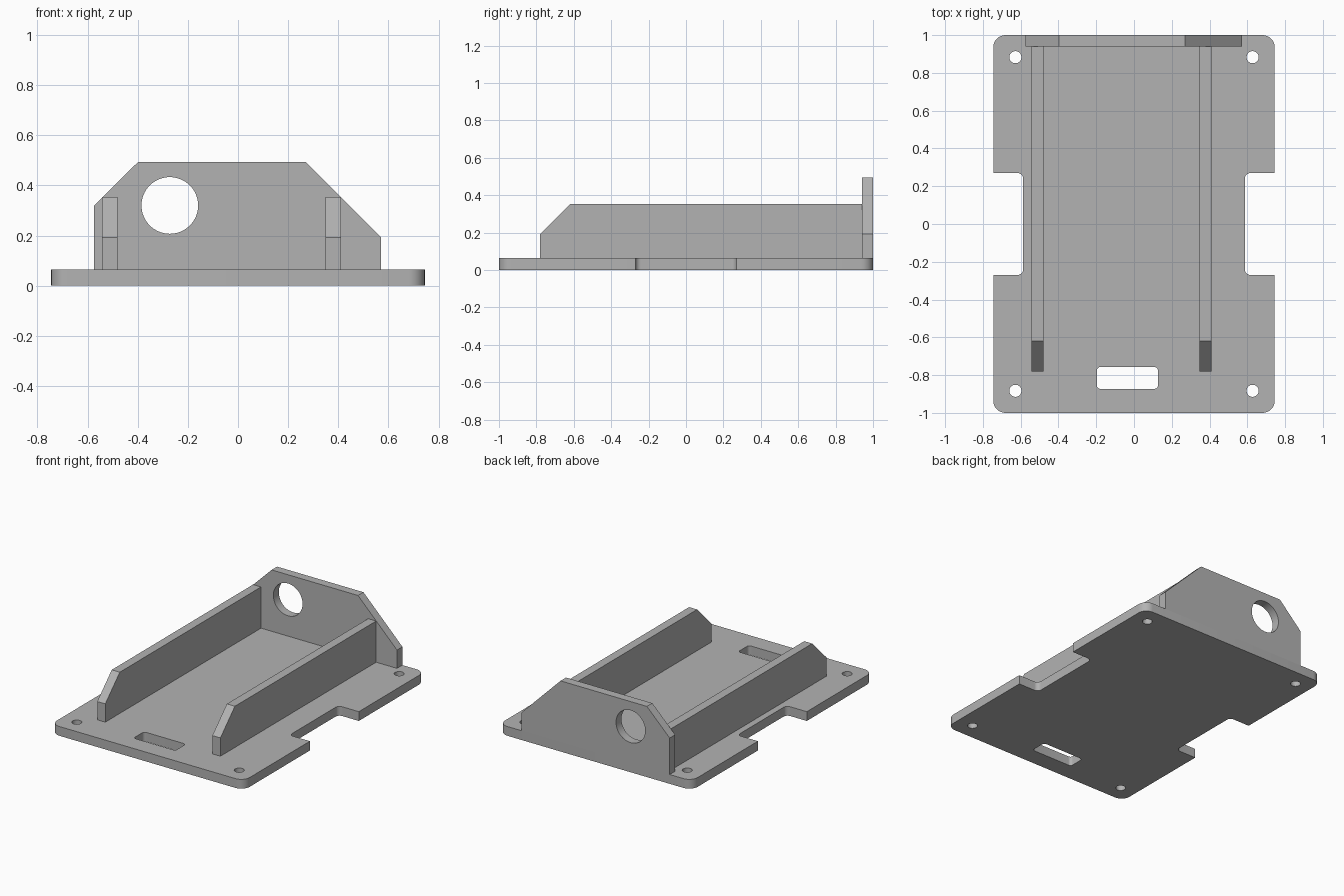
import bpy, bmesh
from math import sin, cos, tau, radians
from mathutils import Matrix, Vector

default = bpy.data.objects.get("Cube")
if default:
    bpy.data.objects.remove(default)

grey = bpy.data.materials.new("light grey")
grey.use_nodes = True
colour = (0.45, 0.45, 0.45, 1)
grey.diffuse_color = colour
grey.node_tree.nodes["Principled BSDF"].inputs["Base Color"].default_value = colour


def circle(cx, cy, r, n=40):
    return [(cx + r * cos(tau * i / n), cy + r * sin(tau * i / n)) for i in range(n)]


def rounded(corners, steps=8):
    """Outline from (x, y, radius) corners, each right angle rounded by its radius."""
    pts = []
    for i, (x, y, r) in enumerate(corners):
        p = Vector((x, y))
        if r == 0:
            pts.append(tuple(p))
            continue
        a = (Vector(corners[i - 1][:2]) - p).normalized() * r
        b = (Vector(corners[(i + 1) % len(corners)][:2]) - p).normalized() * r
        for s in range(steps + 1):
            t = tau / 4 * s / steps
            pts.append(tuple(p + a * (1 - sin(t)) + b * (1 - cos(t))))
    return pts


def slab(name, loops, depth, matrix):
    """Extrude a flat outline with holes from 0 to depth, then place it."""
    curve = bpy.data.curves.new(name, "CURVE")
    curve.dimensions = "2D"
    curve.fill_mode = "BOTH"
    curve.extrude = depth / 2
    for pts in loops:
        spline = curve.splines.new("POLY")
        spline.points.add(len(pts) - 1)
        for point, (x, y) in zip(spline.points, pts):
            point.co = (x, y, 0, 1)
        spline.use_cyclic_u = True
    source = bpy.data.objects.new(name + "_profile", curve)
    bpy.context.collection.objects.link(source)
    bpy.context.view_layer.update()
    deps = bpy.context.evaluated_depsgraph_get()
    mesh = bpy.data.meshes.new_from_object(source.evaluated_get(deps))
    bpy.data.objects.remove(source)
    mesh.transform(matrix @ Matrix.Translation((0, 0, depth / 2)))
    bm = bmesh.new()
    bm.from_mesh(mesh)
    bmesh.ops.remove_doubles(bm, verts=bm.verts, dist=0.0001)
    bmesh.ops.recalc_face_normals(bm, faces=bm.faces)
    bm.to_mesh(mesh)
    bm.free()
    mesh.materials.clear()
    mesh.materials.append(grey)
    mesh.name = name
    obj = bpy.data.objects.new(name, mesh)
    bpy.context.collection.objects.link(obj)
    bpy.ops.object.select_all(action="DESELECT")
    obj.select_set(True)
    bpy.context.view_layer.objects.active = obj
    bpy.ops.object.shade_smooth_by_angle(angle=radians(30))
    return obj


# Base plate: rounded corners, side notches, screw holes and a front slot
W, L, T = 0.745, 1.0, 0.065
NX, NY = 0.587, 0.27
right_half = [(W, -L, 0.065), (W, -NY, 0), (NX, -NY, 0.03),
              (NX, NY, 0.03), (W, NY, 0), (W, L, 0.065)]
outline = right_half + [(-x, -y, r) for x, y, r in right_half]
slot = [(-0.197, -0.873, 0.02), (0.127, -0.873, 0.02),
        (0.127, -0.757, 0.02), (-0.197, -0.757, 0.02)]
holes = [circle(sx * 0.628, sy * 0.883, 0.032) for sx in (-1, 1) for sy in (-1, 1)]
slab("base_plate", [rounded(outline), rounded(slot)] + holes, T, Matrix())

# Back wall: chamfered panel with a round hole
WALL_Y = 0.94
wall = [(-0.574, T), (0.571, T), (0.571, 0.193), (0.27, 0.494), (-0.398, 0.494), (-0.574, 0.32)]
stand_xz = Matrix.Translation((0, L, 0)) @ Matrix.Rotation(radians(90), 4, "X")
slab("back_wall", [wall, circle(-0.272, 0.32, 0.113, 64)], L - WALL_Y, stand_xz)

# Side rails: long walls with a sloped front end
rail = [(-0.78, T), (WALL_Y, T), (WALL_Y, 0.353), (-0.62, 0.353), (-0.78, 0.193)]
stand_yz = Matrix(((0, 0, 1, 0), (1, 0, 0, 0), (0, 1, 0, 0), (0, 0, 0, 1)))
for name, x in (("right_rail", -0.542), ("left_rail", 0.348)):
    slab(name, [rail], 0.062, Matrix.Translation((x, 0, 0)) @ stand_yz)
